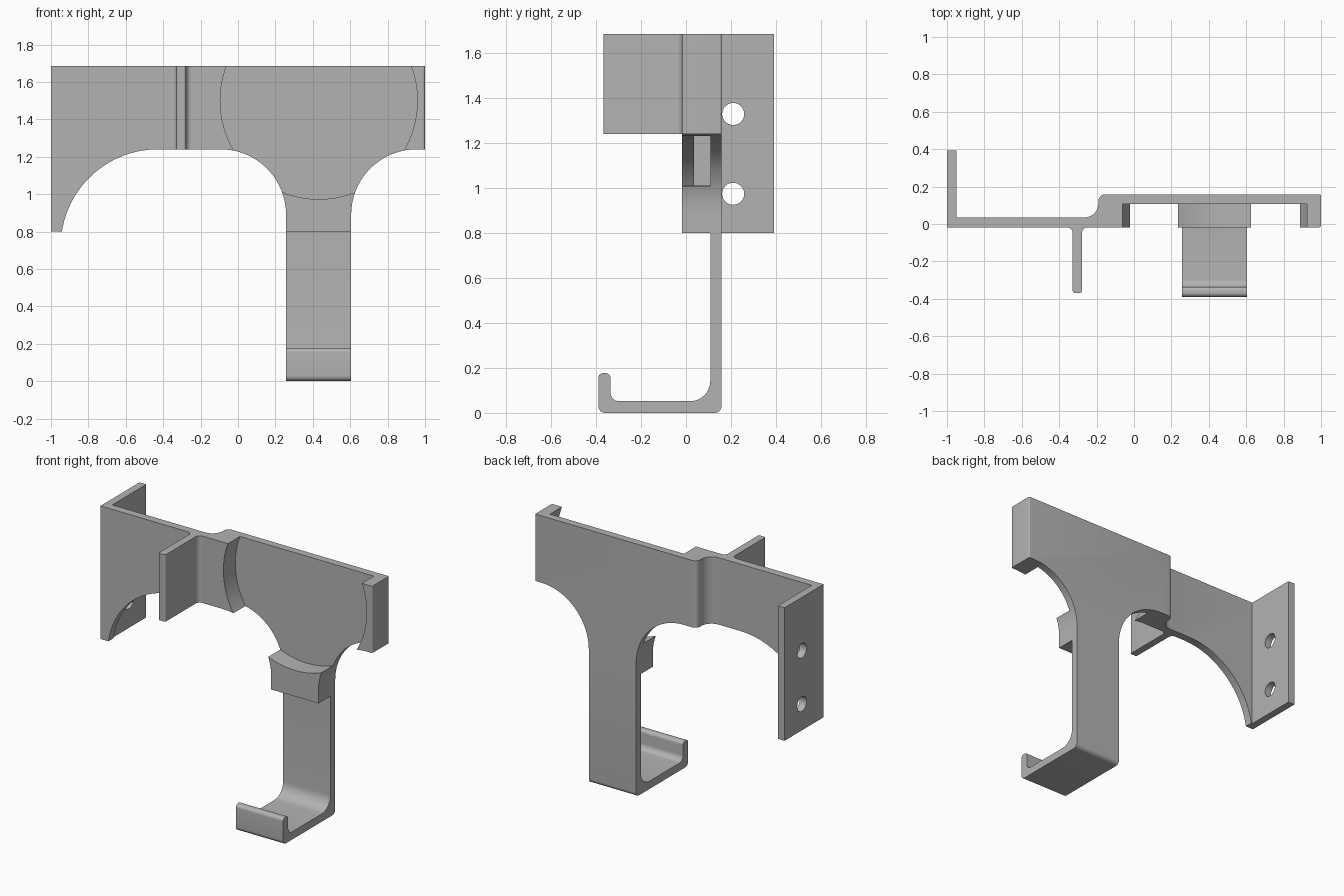
import bpy
import bmesh
import math
from mathutils import Vector

cube = bpy.data.objects.get("Cube")
if cube:
    bpy.data.objects.remove(cube, do_unlink=True)

grey = bpy.data.materials.new("plain grey")
grey.use_nodes = True
COLOUR = (0.45, 0.45, 0.45, 1)
grey.diffuse_color = COLOUR
grey.node_tree.nodes["Principled BSDF"].inputs["Base Color"].default_value = COLOUR


def rounded(corners):
    """Turn (u, v[, radius]) corners into an outline with tangent arcs."""
    out = []
    n = len(corners)
    for i, c in enumerate(corners):
        p = Vector(c[:2])
        if len(c) == 2:
            out.append(p)
            continue
        r = c[2]
        a = (Vector(corners[i - 1][:2]) - p).normalized()
        b = (Vector(corners[(i + 1) % n][:2]) - p).normalized()
        half = a.angle(b) / 2
        centre = p + (a + b).normalized() * (r / math.sin(half))
        start = p + a * (r / math.tan(half)) - centre
        end = p + b * (r / math.tan(half)) - centre
        sweep = math.pi - 2 * half
        steps = max(5, int(sweep / math.radians(5))) if r > 0.2 else 8
        for k in range(steps + 1):
            t = k / steps
            arc = (start * math.sin((1 - t) * sweep) + end * math.sin(t * sweep)) / math.sin(sweep)
            out.append(centre + arc)
    return out


def prism(name, outline, axis, low, high):
    """Extrude an outline along x, y or z."""
    place = {"x": lambda u, v, w: (w, u, v),
             "y": lambda u, v, w: (u, w, v),
             "z": lambda u, v, w: (u, v, w)}[axis]
    bm = bmesh.new()
    face = bm.faces.new([bm.verts.new(place(p[0], p[1], low)) for p in outline])
    grown = bmesh.ops.extrude_face_region(bm, geom=[face])
    moved = [g for g in grown["geom"] if isinstance(g, bmesh.types.BMVert)]
    bmesh.ops.translate(bm, verts=moved, vec=place(0, 0, high - low))
    bmesh.ops.recalc_face_normals(bm, faces=bm.faces)
    mesh = bpy.data.meshes.new(name)
    bm.to_mesh(mesh)
    bm.free()
    mesh.materials.append(grey)
    ob = bpy.data.objects.new(name, mesh)
    bpy.context.collection.objects.link(ob)
    return ob


def circle(u, v, r, n):
    return [(u + r * math.cos(math.tau * k / n), v + r * math.sin(math.tau * k / n)) for k in range(n)]


def combine(target, tool, operation):
    """Apply a boolean and discard the tool."""
    tool.hide_render = True
    mod = target.modifiers.new(operation, "BOOLEAN")
    mod.operation, mod.solver, mod.object = operation, "EXACT", tool
    bpy.context.view_layer.objects.active = target
    bpy.ops.object.modifier_apply(modifier=mod.name)
    bpy.data.objects.remove(tool, do_unlink=True)


TOP, EDGE, FOOT = 1.685, 1.24, 0.8
FRONT, STEP, BACK = -0.018, 0.108, 0.158
STEM_L, STEM_R = 0.257, 0.605

# Back plate, side flange and stepped section, seen from above
bracket = prism("bracket", rounded([
    (-1, FRONT), (1, FRONT, 0.012), (1, BACK, 0.008), (-0.19, BACK, 0.035),
    (-0.19, 0.035, 0.075), (-0.95, 0.035), (-0.95, 0.392), (-1, 0.392)]), "z", FOOT, TOP)

# Round pocket in the front of the thick section
combine(bracket, prism("pocket_cutter", circle(0.432, 1.5, 0.527, 96), "y", -0.3, STEP), "DIFFERENCE")

# Arched lower edge
combine(bracket, prism("arch_outline", rounded([
    (-1.1, 0.5), (-0.948, 0.5), (-0.948, EDGE, 0.52), (STEM_L, EDGE, 0.35), (STEM_L, 0.5),
    (STEM_R, 0.5), (STEM_R, EDGE, 0.35), (1.1, EDGE), (1.1, 1.8), (-1.1, 1.8)]),
    "y", -0.6, 0.6), "INTERSECT")

# Screw holes in the flange
for z in (0.975, 1.33):
    combine(bracket, prism("hole_cutter", circle(0.21, z, 0.049, 40), "x", -1.1, -0.8), "DIFFERENCE")

# Upright fin with filleted root
combine(bracket, prism("fin", rounded([
    (-0.328, -0.368, 0.012), (-0.278, -0.368, 0.012), (-0.278, FRONT, 0.03), (-0.24, FRONT),
    (-0.24, 0.01), (-0.366, 0.01), (-0.366, FRONT), (-0.328, FRONT, 0.03)]), "z", EDGE, TOP), "UNION")

# Stem and upturned hook, seen from the side
combine(bracket, prism("hook", rounded([
    (BACK, FOOT + 0.04), (BACK, 0, 0.03), (-0.39, 0, 0.03), (-0.39, 0.177, 0.022),
    (-0.336, 0.177, 0.022), (-0.336, 0.052, 0.038), (STEP, 0.052, 0.09),
    (STEP, FOOT + 0.04)]), "x", STEM_L, STEM_R), "UNION")

# Smooth fillets, crisp edges
bpy.ops.object.select_all(action="DESELECT")
bracket.select_set(True)
bpy.context.view_layer.objects.active = bracket
bpy.ops.object.shade_smooth_by_angle(angle=math.radians(30))
